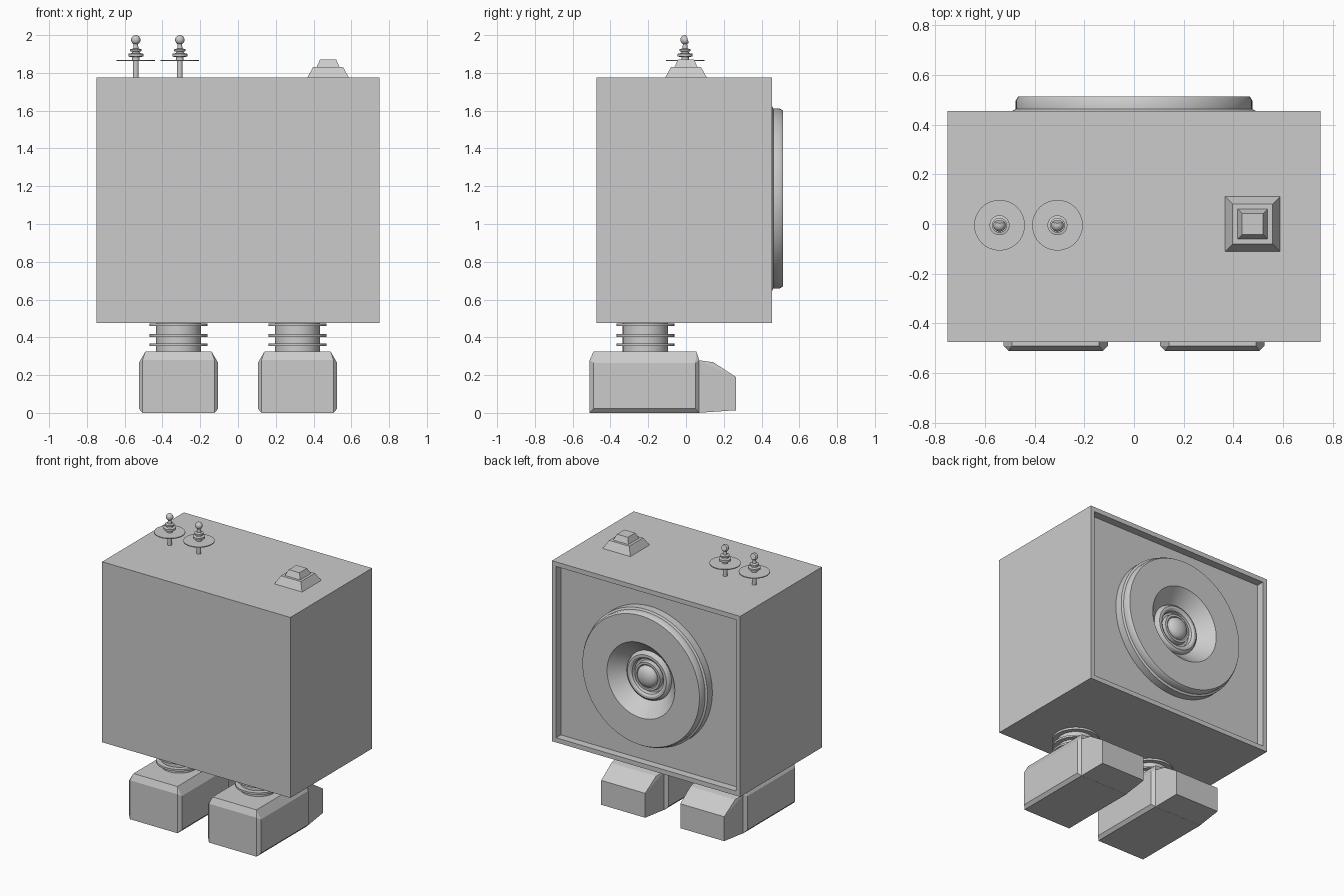
import bpy, bmesh, math
from mathutils import Matrix, Vector

cube = bpy.data.objects.get("Cube")
if cube:
    bpy.data.objects.remove(cube, do_unlink=True)

# Single plain grey material
grey = bpy.data.materials.new("plain grey")
grey.use_nodes = True
COLOUR = (0.6, 0.6, 0.6, 1)
grey.diffuse_color = COLOUR
grey.node_tree.nodes["Principled BSDF"].inputs["Base Color"].default_value = COLOUR


def finish(bm, name, loc=(0, 0, 0), smooth=False):
    bmesh.ops.recalc_face_normals(bm, faces=bm.faces)
    mesh = bpy.data.meshes.new(name)
    bm.to_mesh(mesh)
    bm.free()
    mesh.materials.append(grey)
    obj = bpy.data.objects.new(name, mesh)
    obj.location = loc
    bpy.context.collection.objects.link(obj)
    if smooth:
        bpy.ops.object.select_all(action='DESELECT')
        obj.select_set(True)
        bpy.context.view_layer.objects.active = obj
        bpy.ops.object.shade_smooth_by_angle(angle=math.radians(32))
    return obj


def lathe(name, profile, loc, segments=48, along_y=False):
    """Spin (radius, height) points, both ends on the axis."""
    bm = bmesh.new()
    verts = [bm.verts.new((r, 0, h)) for r, h in profile]
    edges = [bm.edges.new(pair) for pair in zip(verts, verts[1:])]
    bmesh.ops.spin(bm, geom=verts + edges, cent=(0, 0, 0), axis=(0, 0, 1),
                   angle=math.tau, steps=segments, use_merge=False)
    bmesh.ops.remove_doubles(bm, verts=bm.verts, dist=1e-5)
    if along_y:
        bmesh.ops.rotate(bm, verts=bm.verts, matrix=Matrix.Rotation(-math.pi / 2, 3, 'X'))
    return finish(bm, name, loc, True)


def hull(name, points, loc):
    """Convex block around (half_width, y, z) points mirrored in x."""
    bm = bmesh.new()
    for x, y, z in points:
        for side in (-1, 1):
            bm.verts.new((side * x, y, z))
    bmesh.ops.convex_hull(bm, input=bm.verts)
    bmesh.ops.dissolve_limit(bm, angle_limit=0.01, verts=bm.verts, edges=bm.edges)
    return finish(bm, name, loc)


def slab(half, y0, y1, *levels):
    return [(half, y, z) for y in (y0, y1) for z in levels]


# Cabinet with a recessed back panel
bm = bmesh.new()
bmesh.ops.create_cube(bm, size=1)
bmesh.ops.scale(bm, vec=(1.5, 0.93, 1.3), verts=bm.verts)
bmesh.ops.translate(bm, vec=(0, -0.01, 1.125), verts=bm.verts)
bm.normal_update()
back = max(bm.faces, key=lambda f: f.calc_center_median().y)
bmesh.ops.inset_region(bm, faces=[back], thickness=0.047)
pushed = bmesh.ops.extrude_face_region(bm, geom=[back])["geom"]
if back.is_valid:
    bm.faces.remove(back)
bmesh.ops.translate(bm, vec=(0, -0.055, 0),
                    verts=[v for v in pushed if isinstance(v, bmesh.types.BMVert)])
finish(bm, "cabinet")

# Speaker: stepped rim, flat ring, cone, inner ring and dome
speaker = [(0, 0.39), (0.49, 0.39), (0.49, 0.455), (0.476, 0.462), (0.476, 0.497),
           (0.466, 0.513), (0.27, 0.513), (0.175, 0.415), (0.168, 0.435),
           (0.155, 0.445), (0.14, 0.445), (0.125, 0.435), (0.12, 0.41),
           (0.105, 0.41), (0.1, 0.44), (0.085, 0.44)]
speaker += [(0.078 * math.cos(a), 0.435 + 0.045 * math.sin(a))
            for a in (i * math.pi / 16 for i in range(8))] + [(0, 0.48)]
lathe("speaker", speaker, (0, 0, 1.135), 96, True)

# Stepped button on top
for name, low, high, z0, z1 in (("button_base", 0.11, 0.08, 1.775, 1.83),
                                ("button_cap", 0.061, 0.043, 1.83, 1.87)):
    hull(name, slab(low, -low, low, z0) + slab(high, -high, high, z1), (0.477, 0, 0))

# Two pins: stem, wide disc, stacked collars and a cut ball
pin = [(0, 0), (0.015, 0), (0.015, 0.087), (0.102, 0.087), (0.102, 0.093),
       (0.02, 0.093), (0.02, 0.108), (0.04, 0.112), (0.04, 0.126), (0.022, 0.13),
       (0.018, 0.138), (0.03, 0.14), (0.03, 0.15), (0.014, 0.154),
       (0.01, 0.19), (0, 0.19)]
for side, x in (("right", -0.541), ("left", -0.308)):
    lathe("pin_" + side, pin, (x, -0.005, 1.775), 32)
    bm = bmesh.new()
    bmesh.ops.create_uvsphere(bm, u_segments=20, v_segments=12, radius=0.025)
    cut = bmesh.ops.bisect_plane(bm, geom=bm.verts[:] + bm.edges[:] + bm.faces[:],
                                 plane_co=(0, 0.015, 0), plane_no=Vector((0, 1, 0.3)),
                                 clear_outer=True)
    bmesh.ops.holes_fill(bm, edges=bm.edges)
    finish(bm, "pin_ball_" + side, (x, -0.005, 1.975), True)

# Legs with flat rings, and blocky feet with toes
foot = (slab(0.19, -0.51, 0.07, 0, 0.28) + slab(0.21, -0.49, 0.05, 0.022, 0.265)
        + slab(0.175, -0.49, 0.055, 0.325))
toe = [(0.19, 0.06, 0), (0.19, 0.06, 0.28), (0.178, 0.145, 0.268),
       (0.178, 0.145, 0.006), (0.175, 0.265, 0.19), (0.175, 0.265, 0.014)]
leg = [(0, 0.31), (0.12, 0.31)]
for z in (0.36, 0.41, 0.467):
    leg += [(0.12, z - 0.007), (0.153, z - 0.007), (0.153, z + 0.007), (0.12, z + 0.007)]
leg += [(0.12, 0.48), (0, 0.48)]
for side, x in (("right", -0.315), ("left", 0.315)):
    lathe("leg_" + side, leg, (x, -0.215, 0))
    hull("foot_" + side, foot, (x, 0, 0))
    hull("toe_" + side, toe, (x, 0, 0))
